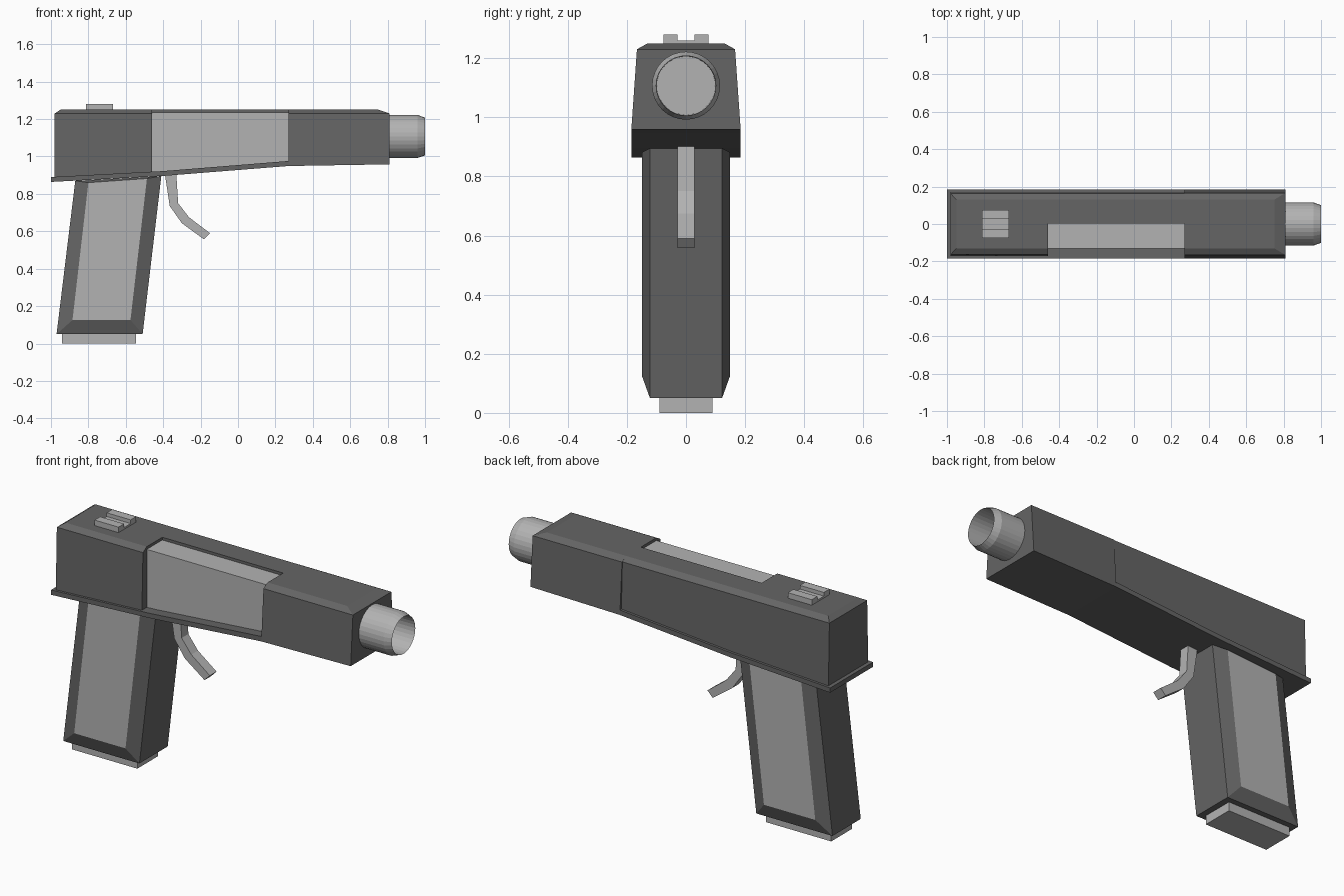
import bpy
from math import cos, sin, pi

if "Cube" in bpy.data.objects:
    bpy.data.objects.remove(bpy.data.objects["Cube"])


def material(name, v):
    m = bpy.data.materials.new(name)
    m.diffuse_color = (v, v, v, 1)
    m.use_nodes = True
    m.node_tree.nodes["Principled BSDF"].inputs["Base Color"].default_value = m.diffuse_color
    return m


DARK, LIGHT = material("dark_grey", 0.13), material("light_grey", 0.45)


def mesh(name, verts, faces, mat):
    me = bpy.data.meshes.new(name)
    me.from_pydata(verts, [], faces)
    me.materials.append(mat)
    ob = bpy.data.objects.new(name, me)
    bpy.context.collection.objects.link(ob)
    # consistent outward normals
    bpy.context.view_layer.objects.active = ob
    ob.select_set(True)
    bpy.ops.object.mode_set(mode='EDIT')
    bpy.ops.mesh.select_all(action='SELECT')
    bpy.ops.mesh.normals_make_consistent(inside=False)
    bpy.ops.object.mode_set(mode='OBJECT')
    ob.select_set(False)
    return ob


def loft(name, rings, mat, caps=None):
    """Skin closed rings of points; caps lists the polygons of each end."""
    n = len(rings[0])
    verts = [p for r in rings for p in r]
    faces = [(k * n + i, k * n + (i + 1) % n, (k + 1) * n + (i + 1) % n, (k + 1) * n + i)
             for k in range(len(rings) - 1) for i in range(n)]
    last = n * (len(rings) - 1)
    for c in caps or [tuple(range(n))]:
        faces += [tuple(c), tuple(last + i for i in c)]
    return mesh(name, verts, faces, mat)


def prism(name, profile, y0, y1, mat):
    """Extrude an xz profile along y."""
    return loft(name, [[(x, y, z) for x, z in profile] for y in (y0, y1)], mat)


def slide_ring(x, x_top, z_low, w_low, w_high):
    s = [(w_low, z_low, x), (w_high, 1.23, x), (0.13, 1.25, x_top)]
    return [(px, y, z) for y, z, px in s] + [(px, -y, z) for y, z, px in reversed(s)]


# Slide: front block, narrower rear block, and the half beside the open port
hex_caps = [(0, 1, 4, 5), (1, 2, 3, 4)]
loft("slide_front", [slide_ring(0.27, 0.27, 0.949, 0.185, 0.166),
                     slide_ring(0.81, 0.75, 0.958, 0.185, 0.166)], DARK, hex_caps)
loft("slide_rear", [slide_ring(-0.98, -0.95, 0.88, 0.172, 0.163),
                    slide_ring(-0.46, -0.46, 0.91, 0.172, 0.163)], DARK, hex_caps)
loft("slide_port_side", [[(x, 0.004, z), (x, 0.172, z), (x, 0.163, 1.23),
                          (x, 0.13, 1.25), (x, 0.004, 1.25)]
                         for x, z in ((-0.46, 0.91), (0.27, 0.96))], DARK)

# Light chamber block set back in the port
prism("chamber_block", [(-0.46, 0.91), (0.27, 0.96), (0.27, 1.235), (-0.46, 1.235)],
      -0.13, 0.004, LIGHT)

# Frame rail under the slide
prism("frame_rail", [(-1, 0.864), (-0.4, 0.896), (0.27, 0.949),
                     (0.27, 0.976), (-0.4, 0.922), (-1, 0.89)], -0.185, 0.185, DARK)

# Grip with bevelled sides and light panels
outer = [(-0.97, 0.05), (-0.51, 0.05), (-0.41, 0.895), (-0.87, 0.87)]
inner = [(-0.885, 0.125), (-0.575, 0.125), (-0.487, 0.882), (-0.80, 0.86)]
grip = loft("grip", [[(x, y, z) for x, z in p] for p, y in
                     ((inner, -0.149), (outer, -0.122), (outer, 0.122), (inner, 0.149))], DARK)
grip.data.materials.append(LIGHT)
for f in grip.data.polygons[-2:]:
    f.material_index = 1

# Magazine base
prism("magazine_base", [(-0.94, 0), (-0.545, 0), (-0.545, 0.06), (-0.94, 0.06)],
      -0.09, 0.09, LIGHT)

# Trigger: pairs of back and front edge points swept down the curve
pairs = [((-0.39, 0.90), (-0.33, 0.91)), ((-0.365, 0.735), (-0.32, 0.75)),
         ((-0.30, 0.643), (-0.262, 0.675)), ((-0.182, 0.557), (-0.15, 0.59))]
loft("trigger", [[(a[0], -0.029, a[1]), (b[0], -0.029, b[1]),
                  (b[0], 0.029, b[1]), (a[0], 0.029, a[1])] for a, b in pairs], LIGHT)

# Hollow barrel with tapered muzzle
N = 32
barrel = loft("barrel", [[(x, r * cos(2 * pi * i / N), 1.107 + r * sin(2 * pi * i / N))
                          for i in range(N)]
                         for x, r in ((0.80, 0.115), (0.96, 0.115), (1.0, 0.101), (0.82, 0.099))],
              LIGHT)

# Notched rear sight
sight = [(-0.076, 1.245), (0.076, 1.245), (0.076, 1.28), (0.028, 1.28),
         (0.028, 1.26), (-0.028, 1.26), (-0.028, 1.28), (-0.076, 1.28)]
loft("rear_sight", [[(x, y, z) for y, z in sight] for x in (-0.813, -0.668)], LIGHT)
